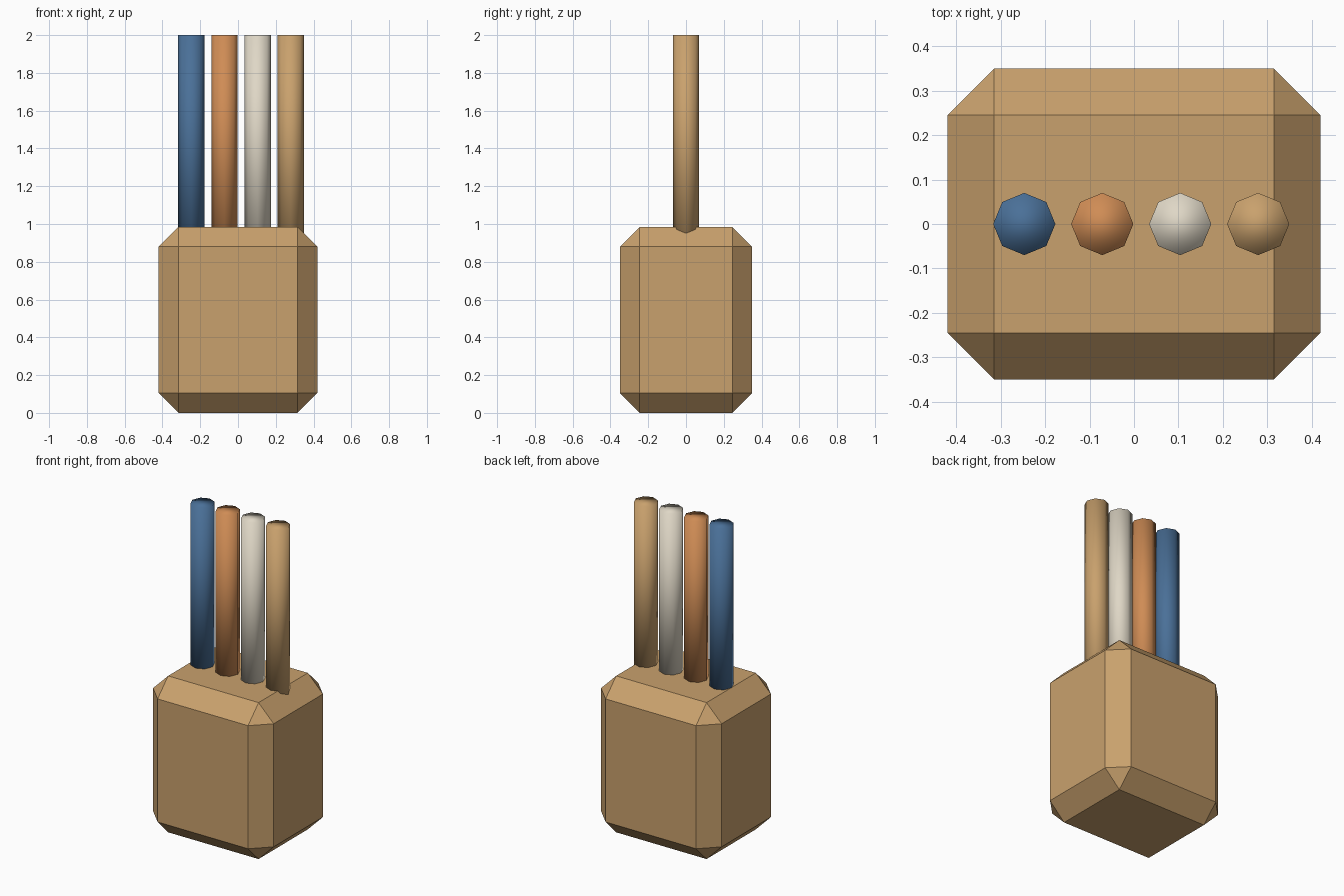
import bpy, bmesh
from mathutils import Matrix

if "Cube" in bpy.data.objects:
    bpy.data.objects.remove(bpy.data.objects["Cube"])


def srgb(r, g, b):
    f = lambda c: c / 12.92 if c <= 0.04045 else ((c + 0.055) / 1.055) ** 2.4
    return tuple(f(c / 255) for c in (r, g, b)) + (1.0,)


def material(name, rgb):
    m = bpy.data.materials.new(name)
    m.diffuse_color = srgb(*rgb)
    m.use_nodes = True
    m.node_tree.nodes["Principled BSDF"].inputs["Base Color"].default_value = m.diffuse_color
    return m


def add_object(name, bm, mat, smooth=False):
    for f in bm.faces:
        f.smooth = smooth
    mesh = bpy.data.meshes.new(name)
    bm.to_mesh(mesh)
    bm.free()
    mesh.materials.append(mat)
    ob = bpy.data.objects.new(name, mesh)
    bpy.context.collection.objects.link(ob)
    return ob


wood = material("wood_tan", (201, 161, 109))
blue = material("blue", (74, 112, 152))
orange = material("orange", (207, 140, 85))
cream = material("cream", (223, 215, 198))

# Chamfered holder block
W, D, H, CHAMFER = 0.84, 0.70, 0.985, 0.105
bm = bmesh.new()
bmesh.ops.create_cube(bm, size=1.0, matrix=Matrix.Translation((0, 0, H / 2))
                      @ Matrix.Diagonal((W, D, H, 1)))
bmesh.ops.bevel(bm, geom=bm.edges[:], offset=CHAMFER, offset_type='OFFSET',
                segments=1, affect='EDGES', clamp_overlap=True)
bmesh.ops.recalc_face_normals(bm, faces=bm.faces[:])
add_object("holder_block", bm, wood)

# Row of eight-sided sticks, smooth all over, sunk a little into the block
R, BOTTOM, TOP = 0.07, 0.88, 2.0
for i, mat in enumerate((blue, orange, cream, wood)):
    x = -0.247 + 0.1755 * i
    bm = bmesh.new()
    bmesh.ops.create_cone(bm, cap_ends=True, cap_tris=False, segments=8,
                          radius1=R, radius2=R, depth=TOP - BOTTOM,
                          matrix=Matrix.Translation((x, 0, (TOP + BOTTOM) / 2)))
    add_object(f"stick_{i + 1}", bm, mat, smooth=True)
